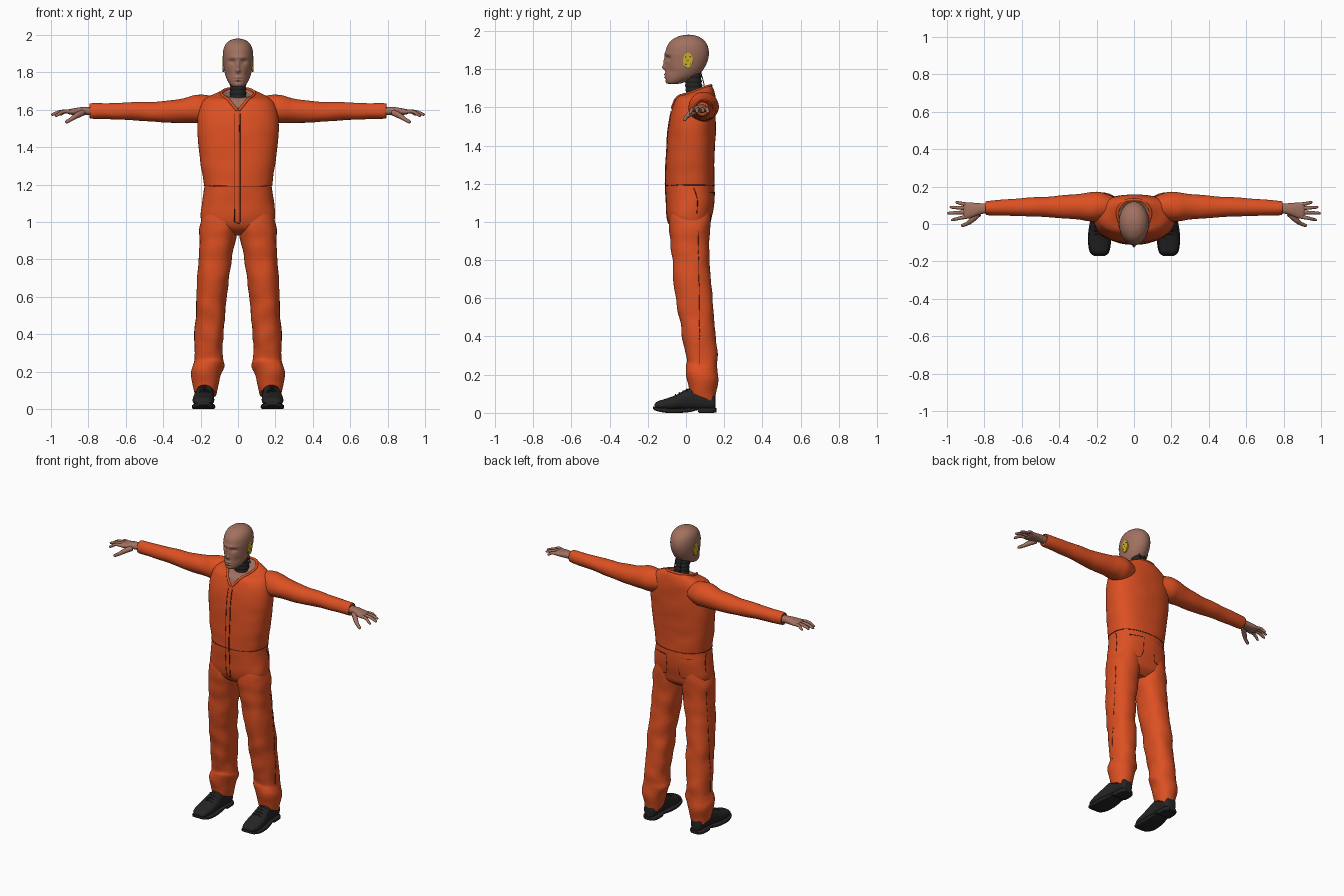
import bpy, bmesh, math
from mathutils import Vector, noise
from mathutils.bvhtree import BVHTree


def material(name, rgb):
    m = bpy.data.materials.new(name)
    m.diffuse_color = (*rgb, 1)
    return m


ORANGE = material("orange cloth", (0.72, 0.08, 0.016))
SEAM = material("dark seam", (0.09, 0.014, 0.006))
SKIN = material("skin", (0.36, 0.165, 0.115))
BLACK = material("black rubber", (0.018, 0.018, 0.018))
YELLOW = material("yellow marker", (0.6, 0.42, 0.015))


def finish(ob, mats, mirror=False):
    for m in mats:
        ob.data.materials.append(m)
    if mirror:
        ob.modifiers.new("mirror", 'MIRROR')
    return ob


def from_bmesh(name, bm, mats, mirror=False, smooth=True):
    bmesh.ops.recalc_face_normals(bm, faces=bm.faces)
    for f in bm.faces:
        f.smooth = smooth and len(f.verts) == 4
    me = bpy.data.meshes.new(name)
    bm.to_mesh(me)
    ob = bpy.data.objects.new(name, me)
    bpy.context.collection.objects.link(ob)
    return finish(ob, mats, mirror)


def spline(rows, n):
    """Catmull-Rom interpolation of rows of numbers."""
    out = []
    for i in range(len(rows) - 1):
        p = [rows[max(0, min(len(rows) - 1, i + k))] for k in (-1, 0, 1, 2)]
        for s in range(n):
            t = s / n
            out.append([0.5 * (2 * b + (c - a) * t + (2 * a - 5 * b + 4 * c - d) * t * t
                               + (3 * b - a - 3 * c + d) * t ** 3) for a, b, c, d in zip(*p)])
    return out + [list(rows[-1])]


def loft(name, rings, axis, mats, sides=32, n=4, power=2.0, mirror=False, shape=None, paint=None):
    """Rings are (position, u0, u1, v0, v1, tilt) along an axis."""
    bm = bmesh.new()
    loops = []
    for pos, u0, u1, v0, v1, tilt in spline(rings, n):
        loop = []
        for i in range(sides):
            a = 2 * math.pi * i / sides
            c, s = math.cos(a), math.sin(a)
            c, s = [math.copysign(abs(k) ** (2 / power), k) for k in (c, s)]
            u, v = (u0 + u1) / 2 + c * (u1 - u0) / 2, (v0 + v1) / 2 + s * (v1 - v0) / 2
            w = pos + tilt * s
            co = Vector({'Z': (u, v, w), 'X': (w, u, v), 'Y': (u, w, v)}[axis])
            loop.append(bm.verts.new(shape(co) if shape else co))
        loops.append(loop)
    for a, b in zip(loops, loops[1:]):
        for i in range(sides):
            j = (i + 1) % sides
            bm.faces.new((a[i], a[j], b[j], b[i]))
    bm.faces.new(loops[0])
    bm.faces.new(loops[-1])
    if paint:
        for f in bm.faces:
            f.material_index = paint(f.calc_center_median())
    bm.normal_update()
    tree = BVHTree.FromBMesh(bm)
    from_bmesh(name, bm, mats, mirror)
    return tree


def tube(name, pts, radii, mat, mirror=False, tree=None, n=6):
    """Round tube through points, optionally laid on a surface."""
    pts = [Vector(p) for p in spline(pts, n)]
    if tree:
        pts = [tree.find_nearest(p)[0] for p in pts]
    rad = [r[0] for r in spline([(r,) for r in radii], n)] if isinstance(radii, list) else [radii] * len(pts)
    bm = bmesh.new()
    loops = []
    for i, p in enumerate(pts):
        d = (pts[min(i + 1, len(pts) - 1)] - pts[max(i - 1, 0)]).normalized()
        e = d.cross(Vector((0.31, 0.22, 0.92)) if abs(d.z) < 0.8 else Vector((0.3, 0.95, 0))).normalized()
        g = d.cross(e)
        loops.append([bm.verts.new(p + rad[i] * (e * math.cos(k * math.pi / 4) + g * math.sin(k * math.pi / 4)))
                      for k in range(8)])
    for a, b in zip(loops, loops[1:]):
        for k in range(8):
            bm.faces.new((a[k], a[(k + 1) % 8], b[(k + 1) % 8], b[k]))
    bm.faces.new(loops[0])
    bm.faces.new(loops[-1])
    return from_bmesh(name, bm, [mat], mirror)


def cloth(amount):
    """Soft wrinkles for fabric."""
    def f(co):
        return co + noise.noise_vector(Vector((co.x * 9, co.y * 9, co.z * 13))) * amount
    return f


# Coverall body, with bare skin at the open neck
def neck_paint(c):
    if c.z > 1.6 + 0.95 * abs(c.x) and c.y < 0.03:
        return 1
    return int(c.z > 1.66 and math.hypot(c.x / 0.078, (c.y - 0.062) / 0.062) < 1)


torso = loft("coverall_body", [
    (0.93, -0.09, 0.09, -0.02, 0.08, 0), (0.965, -0.17, 0.17, -0.075, 0.12, 0),
    (1.02, -0.197, 0.197, -0.098, 0.135, 0), (1.1, -0.192, 0.192, -0.103, 0.148, 0),
    (1.185, -0.18, 0.18, -0.108, 0.148, 0), (1.2, -0.183, 0.183, -0.108, 0.149, 0),
    (1.3, -0.198, 0.198, -0.106, 0.149, 0), (1.4, -0.21, 0.21, -0.1, 0.152, 0),
    (1.5, -0.217, 0.217, -0.092, 0.156, 0), (1.58, -0.212, 0.212, -0.077, 0.157, 0),
    (1.635, -0.195, 0.195, -0.058, 0.156, 0.002), (1.665, -0.165, 0.165, -0.04, 0.15, 0.01),
    (1.683, -0.12, 0.12, -0.02, 0.14, 0.02), (1.69, -0.087, 0.087, 0.0, 0.127, 0.024),
    (1.68, -0.06, 0.06, 0.015, 0.11, 0.018)], 'Z', [ORANGE, SKIN], sides=80, n=6, power=2.4,
    shape=cloth(0.003), paint=neck_paint)

# Sleeves
loft("sleeve", [
    (0.11, 0.03, 0.145, 1.55, 1.665, 0), (0.18, 0.017, 0.168, 1.525, 1.68, 0),
    (0.235, 0.016, 0.168, 1.528, 1.677, 0), (0.3, 0.025, 0.16, 1.53, 1.66, 0),
    (0.42, 0.033, 0.15, 1.532, 1.645, 0), (0.55, 0.04, 0.142, 1.542, 1.642, 0),
    (0.68, 0.045, 0.13, 1.549, 1.638, 0), (0.785, 0.048, 0.12, 1.552, 1.632, 0),
    (0.79, 0.053, 0.115, 1.56, 1.625, 0)], 'X', [ORANGE], n=6, mirror=True, shape=cloth(0.005))

# Trouser legs, bunched above the shoes
leg = loft("trouser_leg", [
    (1.06, 0.02, 0.18, -0.08, 0.125, 0), (1.0, 0.004, 0.198, -0.092, 0.13, 0),
    (0.92, 0.012, 0.206, -0.085, 0.127, 0), (0.8, 0.035, 0.211, -0.072, 0.123, 0),
    (0.65, 0.055, 0.219, -0.06, 0.133, 0), (0.5, 0.07, 0.226, -0.035, 0.148, 0),
    (0.35, 0.079, 0.231, -0.012, 0.162, 0), (0.27, 0.083, 0.232, 0.0, 0.165, -0.01),
    (0.235, 0.076, 0.238, -0.004, 0.168, -0.015), (0.19, 0.088, 0.246, 0.0, 0.166, -0.02),
    (0.12, 0.106, 0.24, 0.012, 0.155, -0.025), (0.085, 0.115, 0.235, 0.018, 0.148, -0.025)],
    'Z', [ORANGE], sides=40, n=6, power=2.2, mirror=True, shape=cloth(0.008))

# Seams, front closure, pockets and collar
tube("front_closure_edge", [(0.01, -0.12, z) for z in (0.99, 1.2, 1.4, 1.59)], 0.003, SEAM, tree=torso)
tube("front_closure_stitch", [(-0.02, -0.12, z) for z in (0.99, 1.2, 1.4, 1.59)], 0.002, SEAM, tree=torso)
tube("closure_end", [(-0.02, -0.12, 0.99), (0.01, -0.12, 0.98)], 0.002, SEAM, tree=torso)
tube("waist_seam", [(0.2 * math.sin(a), 0.02 - 0.14 * math.cos(a), 1.19)
                    for a in [k * math.pi / 8 for k in range(9)]], 0.0017, SEAM, True, torso)
tube("back_pocket_top", [(0.05, 0.16, 1.155), (0.1, 0.16, 1.155), (0.15, 0.14, 1.155)], 0.002, SEAM, True, torso)
tube("back_pocket_side", [(0.045, 0.16, 1.155), (0.05, 0.15, 1.03), (0.1, 0.15, 1.01)], 0.0015, SEAM, True, torso)
tube("side_pocket", [(0.18, 0.04, 1.18), (0.19, 0.06, 1.12), (0.2, 0.06, 1.04)], 0.002, SEAM, True, torso)
tube("leg_seam", [(0.22, 0.07, z) for z in (0.95, 0.7, 0.45, 0.25)], 0.0013, SEAM, True, leg)
tube("collar", [(0, 0.13, 1.712), (0.05, 0.122, 1.712), (0.088, 0.07, 1.692), (0.078, 0.01, 1.675),
                (0.045, -0.045, 1.643), (0.004, -0.075, 1.597)], 0.008, ORANGE, True, torso, 8)

# Ribbed neck with two rear cables
loft("neck", [(1.63 + 0.012 * i, -r, r, 0.047 - r - 0.001 * i, 0.047 + r - 0.001 * i, 0)
              for i in range(14) for r in [0.046 if i % 2 else 0.041]], 'Z', [BLACK], n=2)
tube("neck_cable", [(0.02, 0.1, 1.68), (0.022, 0.092, 1.73), (0.02, 0.075, 1.79)], 0.0025, BLACK, True)


# Head, with face relief pushed along y
def face(co):
    if co.y < 0:
        def bump(x, z, sx, sz):
            return math.exp(-((abs(co.x) - x) / sx) ** 2 - ((co.z - z) / sz) ** 2)
        co.y += (0.012 * bump(0.032, 1.857, 0.016, 0.012) - 0.006 * bump(0.02, 1.88, 0.035, 0.01)
                 - 0.012 * bump(0, 1.835, 0.009, 0.025) - 0.016 * bump(0, 1.808, 0.012, 0.011)
                 - 0.007 * bump(0, 1.772, 0.02, 0.006) - 0.006 * bump(0, 1.758, 0.018, 0.005)
                 + 0.004 * bump(0, 1.765, 0.022, 0.003) + 0.004 * bump(0, 1.747, 0.02, 0.006)
                 + 0.006 * bump(0.05, 1.79, 0.014, 0.02))
    return co


loft("head", [
    (1.722, -0.018, 0.018, -0.09, -0.05, 0), (1.727, -0.034, 0.034, -0.103, -0.02, 0),
    (1.742, -0.048, 0.048, -0.109, 0.02, 0), (1.765, -0.061, 0.061, -0.109, 0.062, 0),
    (1.8, -0.072, 0.072, -0.107, 0.092, 0), (1.84, -0.078, 0.078, -0.107, 0.112, 0),
    (1.88, -0.081, 0.081, -0.108, 0.12, 0), (1.92, -0.078, 0.078, -0.099, 0.114, 0),
    (1.95, -0.066, 0.066, -0.077, 0.095, 0), (1.97, -0.044, 0.044, -0.044, 0.066, 0),
    (1.978, -0.022, 0.022, -0.012, 0.038, 0), (1.98, -0.004, 0.004, 0.009, 0.017, 0)],
    'Z', [SKIN], sides=96, n=8, shape=face)


# Ear markers with dark dots
def disc(name, y, z, ry, rz, x0, x1, mat, sides=12):
    bm = bmesh.new()
    ends = [[bm.verts.new((x, y + ry * math.cos(2 * math.pi * k / sides), z + rz * math.sin(2 * math.pi * k / sides)))
             for k in range(sides)] for x in (x0, x1)]
    for k in range(sides):
        j = (k + 1) % sides
        bm.faces.new((ends[0][k], ends[0][j], ends[1][j], ends[1][k]))
    bm.faces.new(ends[0])
    bm.faces.new(ends[1])
    from_bmesh(name, bm, [mat], True, False)


disc("ear_marker", 0.01, 1.845, 0.026, 0.042, 0.074, 0.0825, YELLOW)
for dy, dz in ((0, 0), (0.012, 0.02), (-0.012, 0.018), (0.013, -0.018), (-0.011, -0.02)):
    disc("ear_dot", 0.01 + dy, 1.845 + dz, 0.0035, 0.0035, 0.08, 0.0832, BLACK, 8)

# Hands
loft("palm", [
    (0.76, 0.055, 0.112, 1.567, 1.615, 0), (0.8, 0.056, 0.11, 1.572, 1.615, 0),
    (0.84, 0.045, 0.112, 1.572, 1.614, 0), (0.88, 0.03, 0.115, 1.572, 1.607, 0),
    (0.905, 0.032, 0.112, 1.576, 1.602, 0), (0.912, 0.04, 0.105, 1.582, 1.596, 0)],
    'X', [SKIN], sides=24, power=2.3, mirror=True)
fingers = {"index_finger": (0.04, 0.978, 0.022, 1.566), "middle_finger": (0.063, 0.998, 0.058, 1.572),
           "ring_finger": (0.084, 0.985, 0.09, 1.575), "little_finger": (0.103, 0.955, 0.116, 1.572)}
for name, (y0, x1, y1, z1) in fingers.items():
    tube(name, [(0.885, y0, 1.588), ((0.89 + x1) / 2, (y0 + y1) / 2, 1.59), (x1 - 0.008, y1, z1 + 0.003),
                (x1, y1, z1)], [0.011, 0.0098, 0.0075, 0.002], SKIN, True)
tube("thumb", [(0.83, 0.055, 1.585), (0.865, 0.022, 1.567), (0.89, 0.003, 1.55), (0.917, -0.008, 1.535),
               (0.923, -0.01, 1.532)], [0.017, 0.015, 0.011, 0.009, 0.002], SKIN, True)

# Shoes
loft("shoe_upper", [
    (-0.166, 0.16, 0.207, 0.025, 0.042, 0), (-0.15, 0.14, 0.23, 0.018, 0.06, 0),
    (-0.1, 0.128, 0.242, 0.014, 0.076, 0), (-0.05, 0.127, 0.24, 0.014, 0.095, 0),
    (0.0, 0.13, 0.23, 0.014, 0.122, 0), (0.05, 0.13, 0.222, 0.014, 0.135, 0),
    (0.11, 0.128, 0.218, 0.014, 0.13, 0), (0.145, 0.138, 0.212, 0.014, 0.11, 0),
    (0.155, 0.155, 0.195, 0.02, 0.08, 0)], 'Y', [BLACK], power=2.3, mirror=True)
loft("shoe_sole", [
    (-0.172, 0.16, 0.208, 0.02, 0.034, 0), (-0.155, 0.135, 0.234, 0.01, 0.03, 0),
    (-0.1, 0.123, 0.246, 0.0, 0.025, 0), (-0.03, 0.122, 0.243, 0.0, 0.025, 0),
    (0.025, 0.127, 0.232, 0.005, 0.025, 0), (0.06, 0.125, 0.226, 0.014, 0.027, 0),
    (0.07, 0.125, 0.226, 0.0, 0.027, 0), (0.135, 0.128, 0.222, 0.0, 0.027, 0),
    (0.16, 0.15, 0.2, 0.003, 0.025, 0)], 'Y', [BLACK], power=5, mirror=True)
for i in range(4):
    y, z = -0.055 + 0.02 * i, 0.094 + 0.009 * i
    tube("shoe_lace", [(0.15, y, z - 0.008), (0.182, y, z + 0.002), (0.212, y, z - 0.008)], 0.004, BLACK, True)
